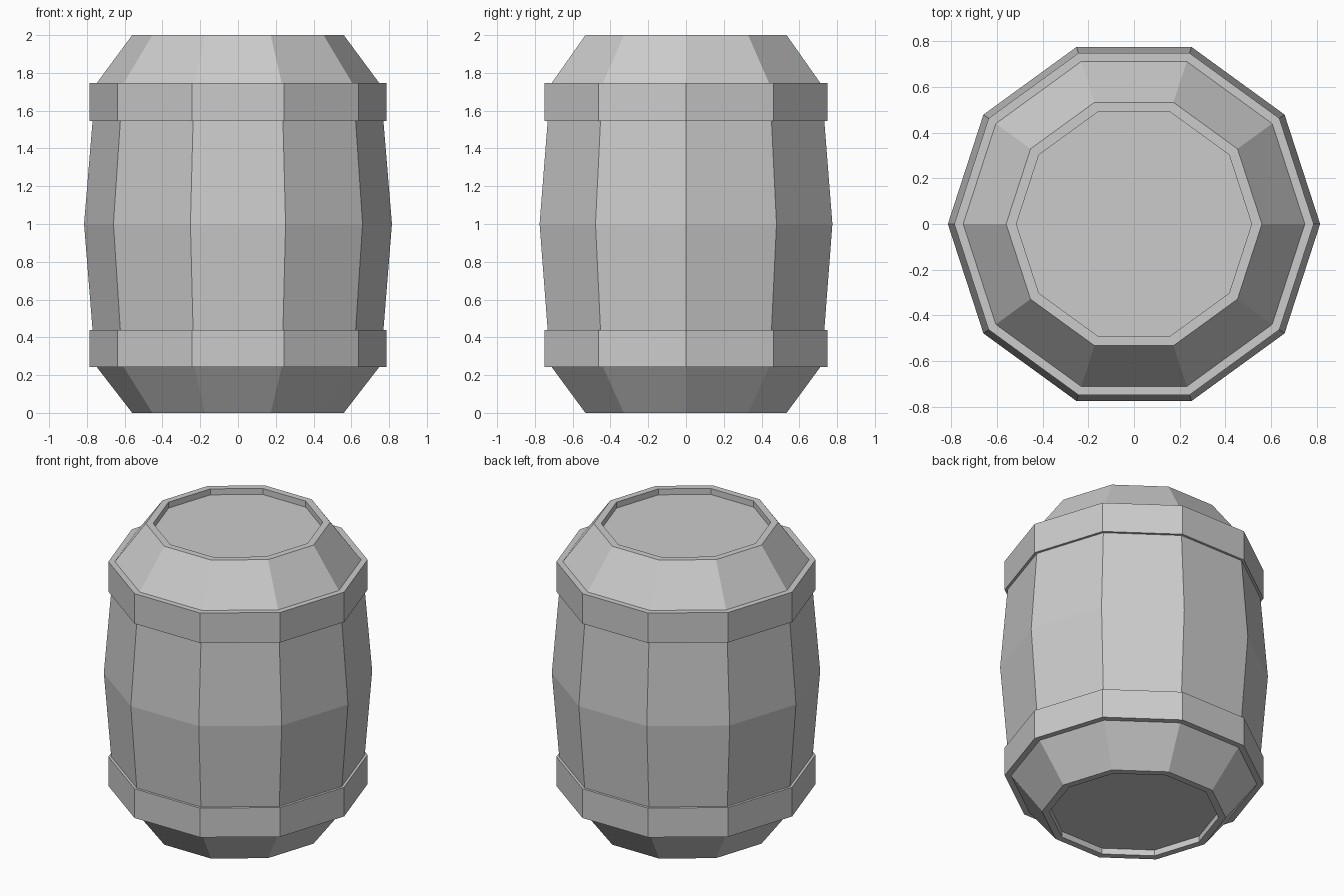
import bpy, bmesh
from math import cos, sin, tau

if "Cube" in bpy.data.objects:
    bpy.data.objects.remove(bpy.data.objects["Cube"])

SIDES = 10


def lathe(name, profile, closed=False):
    """Sweep (radius, z) points round z; close as a ring or cap both ends."""
    bm = bmesh.new()
    rings = [[bm.verts.new((r * cos(tau * i / SIDES), r * sin(tau * i / SIDES), z))
              for i in range(SIDES)] for r, z in profile]
    pairs = list(zip(rings, rings[1:]))
    if closed:
        pairs.append((rings[-1], rings[0]))
    for a, b in pairs:
        for i in range(SIDES):
            j = (i + 1) % SIDES
            bm.faces.new((a[i], a[j], b[j], b[i]))
    if not closed:
        bm.faces.new(rings[0])
        bm.faces.new(rings[-1])
    bmesh.ops.recalc_face_normals(bm, faces=bm.faces)
    mesh = bpy.data.meshes.new(name)
    bm.to_mesh(mesh)
    bm.free()
    obj = bpy.data.objects.new(name, mesh)
    bpy.context.collection.objects.link(obj)
    return obj


# Bulging body with a recessed head at each end
lathe("barrel_body", [
    (0.515, 0.04), (0.515, 0), (0.56, 0),
    (0.748, 0.243), (0.77, 0.439), (0.815, 1), (0.77, 1.545), (0.748, 1.746),
    (0.56, 2), (0.515, 2), (0.515, 1.96)])

# Flat hoops round the body
for name, z0, z1 in (("lower_hoop", 0.243, 0.439), ("upper_hoop", 1.545, 1.746)):
    lathe(name, [(0.74, z0), (0.787, z0), (0.787, z1), (0.74, z1)], closed=True)
